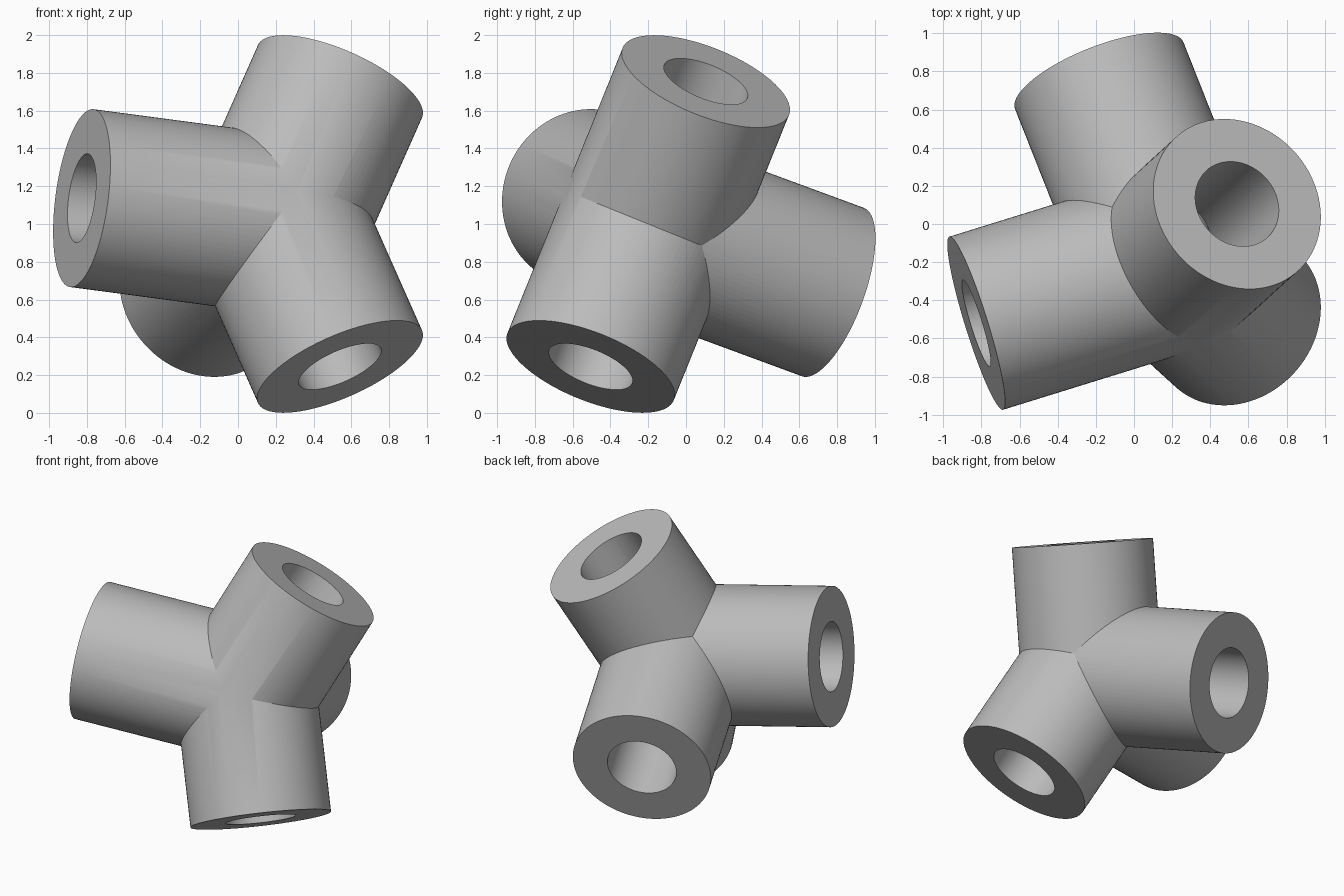
import bpy
import math
from mathutils import Vector

if "Cube" in bpy.data.objects:
    bpy.data.objects.remove(bpy.data.objects["Cube"], do_unlink=True)

HUB = Vector((0.205, -0.20, 1.0))
OUTER, BORE = 0.475, 0.237
ENDS = {
    "upper_arm": Vector((0.54, 0.105, 1.755)),
    "lower_arm": Vector((0.54, -0.505, 0.245)),
    "right_arm": Vector((-0.827, -0.52, 1.137)),
    "rear_arm": Vector((-0.182, 0.777, 0.64)),
}

grey = bpy.data.materials.new("plain_grey")
grey.use_nodes = True
grey.diffuse_color = (0.5, 0.5, 0.5, 1)
grey.node_tree.nodes["Principled BSDF"].inputs["Base Color"].default_value = (0.5, 0.5, 0.5, 1)


def rod(name, end, radius, extra=0.0):
    """Solid cylinder from the hub to an arm end."""
    axis = end - HUB
    length = axis.length + extra
    axis.normalize()
    bpy.ops.mesh.primitive_cylinder_add(vertices=96, radius=radius, depth=length,
                                        location=HUB + axis * length / 2)
    obj = bpy.context.object
    obj.name = name
    obj.rotation_euler = axis.to_track_quat("Z", "Y").to_euler()
    return obj


def ball(name, radius):
    bpy.ops.mesh.primitive_uv_sphere_add(segments=64, ring_count=32, radius=radius,
                                         location=HUB)
    obj = bpy.context.object
    obj.name = name
    return obj


def combine(base, others, operation):
    """Apply booleans in turn, then drop the helper solids."""
    for other in others:
        other.hide_render = True
        mod = base.modifiers.new(operation.lower(), "BOOLEAN")
        mod.operation = operation
        mod.solver = "EXACT"
        mod.object = other
        bpy.context.view_layer.objects.active = base
        bpy.ops.object.modifier_apply(modifier=mod.name)
        bpy.data.objects.remove(other, do_unlink=True)


# Four solid arms joined around a rounded hub
arms = [rod(name, end, OUTER) for name, end in ENDS.items()]
connector = arms[0]
combine(connector, arms[1:] + [ball("hub", OUTER - 0.004)], "UNION")

# Bores that meet in the middle
bores = [rod(name + "_bore", end, BORE, 0.1) for name, end in ENDS.items()]
combine(connector, bores + [ball("hub_bore", BORE - 0.002)], "DIFFERENCE")

# Finish
connector.name = "four_way_pipe_connector"
connector.data.materials.clear()
connector.data.materials.append(grey)
for face in connector.data.polygons:
    face.material_index = 0
bpy.ops.object.select_all(action="DESELECT")
connector.select_set(True)
bpy.context.view_layer.objects.active = connector
bpy.ops.object.shade_smooth_by_angle(angle=math.radians(25))
